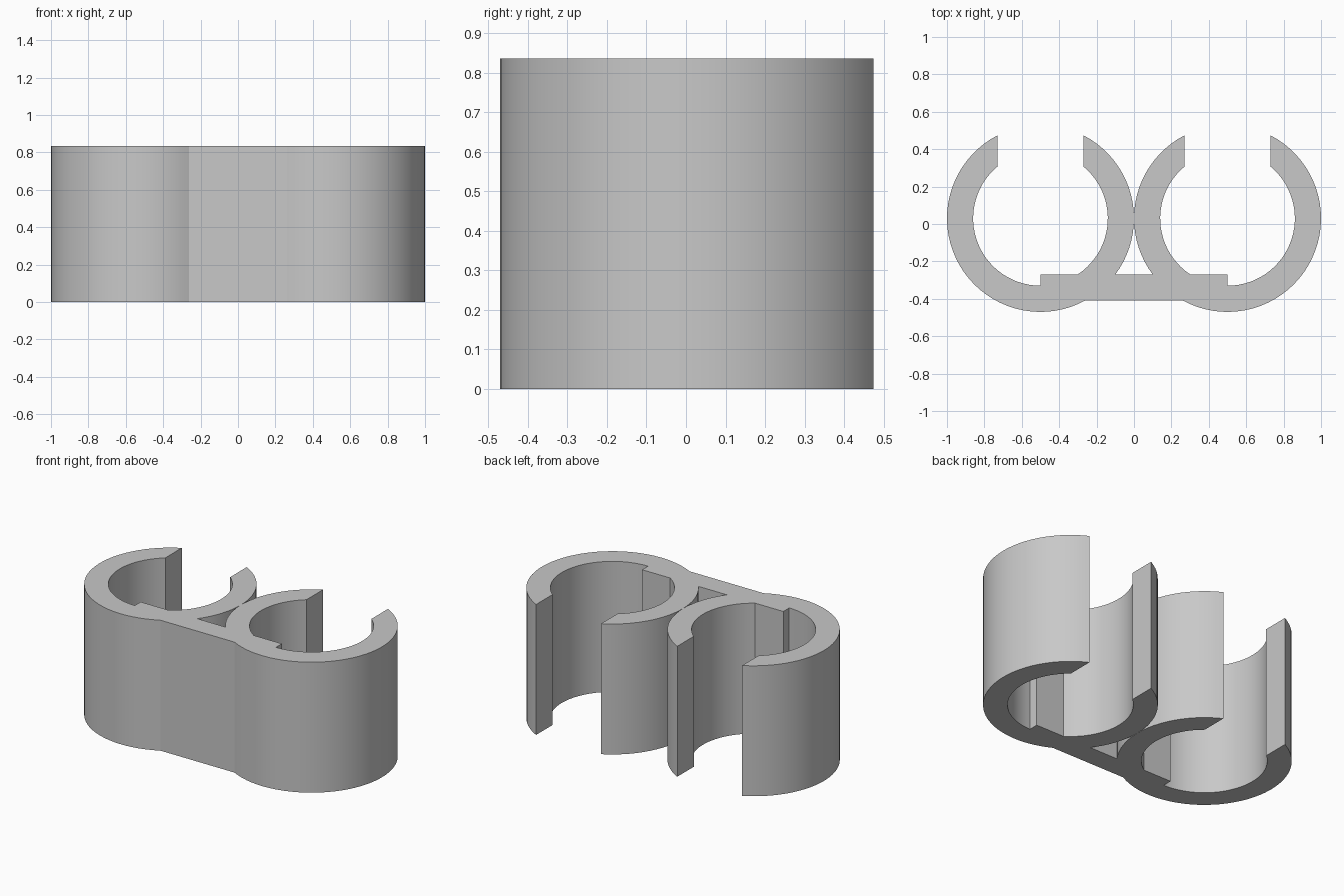
import bpy
import bmesh
from math import asin, acos, cos, sin, pi, radians, ceil

if "Cube" in bpy.data.objects:
    bpy.data.objects.remove(bpy.data.objects["Cube"], do_unlink=True)

HEIGHT = 0.835
CX, CY = 0.5, 0.03               # centre of one clip ring
OUTER, INNER = 0.5, 0.36
SLOT = 0.23                      # half width of the rear opening
BAR_FRONT, BAR_BACK = -0.41, -0.27
STEP = radians(5)


def arc(radius, start, end):
    n = max(2, ceil(abs(end - start) / STEP))
    angles = [start + (end - start) * i / n for i in range(n + 1)]
    return [(CX + radius * cos(a), CY + radius * sin(a)) for a in angles]


# Angles where the slot and the bar cut the ring
slot_out, slot_in = acos(SLOT / OUTER), acos(SLOT / INNER)
bar_in = pi + asin((CY - BAR_BACK) / INNER)
bar_out = pi + asin((CY - BAR_BACK) / OUTER)
bar_front = -pi + asin((CY - BAR_FRONT) / OUTER)

# Outline of the left half: inner jaw, bar step, outer jaw, connecting bar
outline = arc(OUTER, pi, pi - slot_out)
outline += arc(INNER, pi - slot_in, bar_in)
outline += [(CX, BAR_BACK)]
outline += arc(INNER, 1.5 * pi, 2 * pi + slot_in)
outline += arc(OUTER, slot_out, bar_front)
outline += [(0, BAR_FRONT), (0, BAR_BACK)]
outline += arc(OUTER, bar_out, pi)[:-1]

bm = bmesh.new()
base = bm.faces.new([bm.verts.new((x, y, 0)) for x, y in outline])
raised = bmesh.ops.extrude_face_region(bm, geom=[base], use_keep_orig=True)
top = [v for v in raised["geom"] if isinstance(v, bmesh.types.BMVert)]
bmesh.ops.translate(bm, verts=top, vec=(0, 0, HEIGHT))
# Open the bar at the mirror plane
seam = [f for f in bm.faces if all(abs(v.co.x) < 0.0001 for v in f.verts)]
bmesh.ops.delete(bm, geom=seam, context="FACES_ONLY")
bmesh.ops.recalc_face_normals(bm, faces=bm.faces)
mesh = bpy.data.meshes.new("double_clip")
bm.to_mesh(mesh)
bm.free()

clip = bpy.data.objects.new("double_clip", mesh)
bpy.context.collection.objects.link(clip)

# Plain grey finish
grey = bpy.data.materials.new("plain_grey")
grey.use_nodes = True
colour = (0.58, 0.58, 0.58, 1)
grey.diffuse_color = colour
grey.node_tree.nodes["Principled BSDF"].inputs["Base Color"].default_value = colour
mesh.materials.append(grey)

# Smooth the curved walls, keep the edges crisp
bpy.ops.object.select_all(action="DESELECT")
clip.select_set(True)
bpy.context.view_layer.objects.active = clip
bpy.ops.object.shade_smooth_by_angle(angle=radians(20))

# Second clip
mirror = clip.modifiers.new("mirror", "MIRROR")
mirror.use_axis[0] = True
mirror.use_clip = True
mirror.merge_threshold = 0.0005
